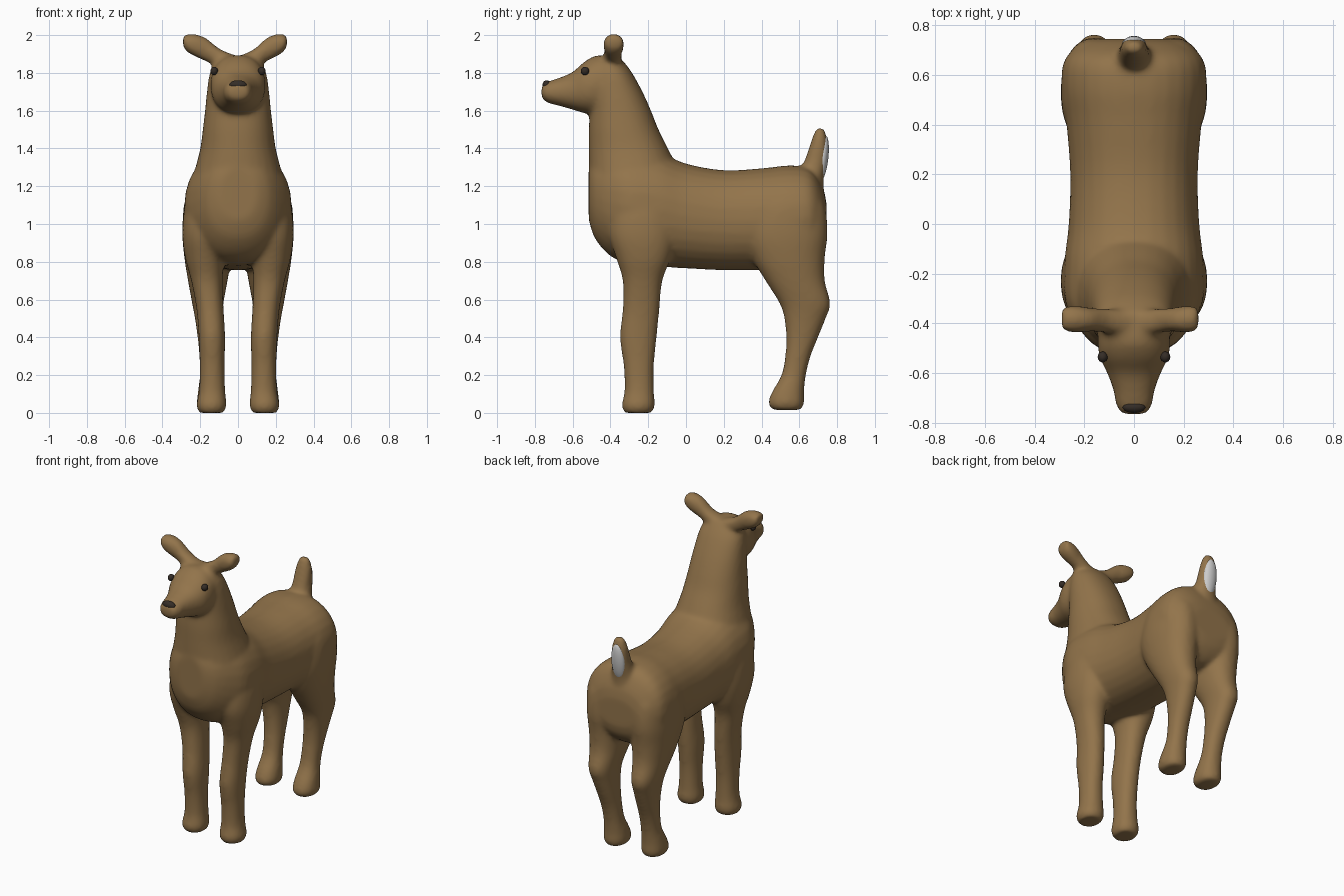
import bpy, bmesh, math
from mathutils import Vector


def material(name, rgb):
    m = bpy.data.materials.new(name)
    m.diffuse_color = (*rgb, 1)
    return m


BROWN = material("brown_coat", (0.29, 0.175, 0.07))
WHITE = material("white_fur", (0.75, 0.75, 0.75))
DARK = material("dark_skin", (0.035, 0.026, 0.02))


def smooth_rings(rings, steps=4):
    """Catmull-Rom between the given cross-sections."""
    r = [Vector(v) for v in rings]
    out = []
    for i in range(len(r) - 1):
        a, b, c, d = r[max(i - 1, 0)], r[i], r[i + 1], r[min(i + 2, len(r) - 1)]
        for s in range(steps):
            t = s / steps
            out.append(0.5 * (2 * b + (c - a) * t + (2 * a - 5 * b + 4 * c - d) * t * t
                              + (3 * b - a - 3 * c + d) * t ** 3))
    return out + [r[-1]]


def loft(bm, axis, rings, side=1, power=2.2, n=28):
    """Rings are (position, low, high, side centre, half width) along an axis."""
    loops = []
    for t, lo, hi, c, w in smooth_rings(rings):
        loop = []
        for k in range(n):
            a = 2 * math.pi * k / n
            u = math.copysign(abs(math.cos(a)) ** (2 / power), math.cos(a)) * w + c
            v = math.copysign(abs(math.sin(a)) ** (2 / power), math.sin(a)) * (hi - lo) / 2 + (hi + lo) / 2
            p = {"y": (u * side, t, v), "z": (u * side, v, t), "x": (t * side, u, v)}[axis]
            loop.append(bm.verts.new(p))
        loops.append(loop)
    faces = [bm.faces.new(loops[0]), bm.faces.new(loops[-1][::-1])]
    for p, q in zip(loops, loops[1:]):
        for k in range(n):
            j = (k + 1) % n
            faces.append(bm.faces.new((p[k], q[k], q[j], p[j])))
    bmesh.ops.recalc_face_normals(bm, faces=faces)


def ellipsoid(name, loc, scale, mat, rot=(0, 0, 0)):
    bpy.ops.mesh.primitive_uv_sphere_add(segments=24, ring_count=16, location=loc, rotation=rot)
    o = bpy.context.object
    o.name = name
    o.scale = scale
    o.data.materials.append(mat)
    bpy.ops.object.shade_smooth()
    return o


bm = bmesh.new()

# Torso, chest to rump
loft(bm, "y", [(-0.515, 1.02, 1.30, 0, 0.10), (-0.48, 0.92, 1.36, 0, 0.17), (-0.40, 0.83, 1.40, 0, 0.235),
               (-0.30, 0.79, 1.40, 0, 0.28), (-0.15, 0.775, 1.38, 0, 0.28), (0.0, 0.765, 1.32, 0, 0.263),
               (0.2, 0.755, 1.285, 0, 0.257), (0.4, 0.755, 1.295, 0, 0.272), (0.55, 0.76, 1.31, 0, 0.292),
               (0.66, 0.78, 1.29, 0, 0.28), (0.725, 0.85, 1.19, 0, 0.21), (0.745, 0.92, 1.10, 0, 0.14)])
# Neck
loft(bm, "z", [(1.05, -0.515, 0.0, 0, 0.25), (1.2, -0.515, -0.03, 0, 0.25), (1.3, -0.515, -0.05, 0, 0.225),
               (1.4, -0.515, -0.095, 0, 0.20), (1.5, -0.515, -0.145, 0, 0.187), (1.6, -0.51, -0.185, 0, 0.175),
               (1.7, -0.51, -0.23, 0, 0.165), (1.8, -0.50, -0.285, 0, 0.15), (1.86, -0.49, -0.33, 0, 0.12),
               (1.89, -0.46, -0.36, 0, 0.08)])
# Head and muzzle
loft(bm, "y", [(-0.33, 1.60, 1.85, 0, 0.13), (-0.45, 1.58, 1.895, 0, 0.145), (-0.53, 1.585, 1.865, 0, 0.14),
               (-0.60, 1.605, 1.805, 0, 0.108), (-0.67, 1.625, 1.775, 0, 0.083), (-0.73, 1.64, 1.755, 0, 0.072),
               (-0.765, 1.665, 1.735, 0, 0.05)])

for side in (-1, 1):
    # Front leg with shoulder
    loft(bm, "z", [(0.0, -0.325, -0.18, 0.14, 0.065), (0.04, -0.34, -0.165, 0.14, 0.08),
                   (0.12, -0.325, -0.17, 0.137, 0.069), (0.25, -0.33, -0.17, 0.137, 0.066),
                   (0.4, -0.35, -0.155, 0.138, 0.07), (0.55, -0.335, -0.14, 0.148, 0.072),
                   (0.7, -0.335, -0.125, 0.165, 0.083), (0.82, -0.37, -0.08, 0.175, 0.105),
                   (0.95, -0.41, -0.05, 0.17, 0.125), (1.1, -0.40, -0.05, 0.15, 0.13),
                   (1.22, -0.34, -0.1, 0.12, 0.11)], side)
    # Hind leg with thigh
    loft(bm, "z", [(0.015, 0.46, 0.61, 0.14, 0.06), (0.05, 0.435, 0.625, 0.14, 0.077),
                   (0.11, 0.455, 0.625, 0.14, 0.073), (0.2, 0.505, 0.635, 0.14, 0.062),
                   (0.3, 0.525, 0.66, 0.143, 0.062), (0.4, 0.53, 0.70, 0.148, 0.066),
                   (0.5, 0.52, 0.74, 0.155, 0.073), (0.58, 0.495, 0.765, 0.16, 0.083),
                   (0.7, 0.42, 0.735, 0.16, 0.105), (0.82, 0.35, 0.735, 0.16, 0.124),
                   (0.95, 0.31, 0.75, 0.16, 0.135), (1.1, 0.35, 0.735, 0.155, 0.13),
                   (1.2, 0.42, 0.68, 0.13, 0.11)], side)

# Ears, the one on -x a little longer
for side, k in ((-1, 1.12), (1, 1.0)):
    loft(bm, "x", [(0.02, 1.83, 1.895, -0.40, 0.05), (0.09 * k, 1.83, 1.93, -0.39, 0.05),
                   (0.15 * k, 1.86, 1.985, -0.385, 0.047), (0.20 * k, 1.885, 2.005, -0.383, 0.054),
                   (0.24 * k, 1.91, 2.005, -0.382, 0.052), (0.26 * k, 1.94, 1.998, -0.38, 0.04)], side)

# Tail
loft(bm, "z", [(1.17, 0.58, 0.73, 0, 0.09), (1.25, 0.575, 0.73, 0, 0.08), (1.32, 0.62, 0.745, 0, 0.062),
               (1.4, 0.65, 0.75, 0, 0.056), (1.46, 0.67, 0.745, 0, 0.047), (1.51, 0.69, 0.73, 0, 0.028)])

# Fuse everything into one smooth skin
me = bpy.data.meshes.new("body")
bm.to_mesh(me)
bm.free()
body = bpy.data.objects.new("body", me)
bpy.context.collection.objects.link(body)
me.materials.append(BROWN)
bpy.context.view_layer.objects.active = body
body.select_set(True)
remesh = body.modifiers.new("fuse", "REMESH")
remesh.mode = "VOXEL"
remesh.voxel_size = 0.012
remesh.use_smooth_shade = True
soften = body.modifiers.new("soften", "SMOOTH")
soften.factor = 0.5
soften.iterations = 14

# White back of the tail
ellipsoid("tail_underside", (0, 0.723, 1.345), (0.048, 0.03, 0.125), WHITE, (math.radians(-7), 0, 0))
# Nose and eyes
ellipsoid("nose", (0, -0.738, 1.737), (0.046, 0.022, 0.024), DARK, (math.radians(-15), 0, 0))
for side, label in ((-1, "right"), (1, "left")):
    ellipsoid(label + "_eye", (side * 0.126, -0.535, 1.81), (0.02, 0.022, 0.022), DARK)
